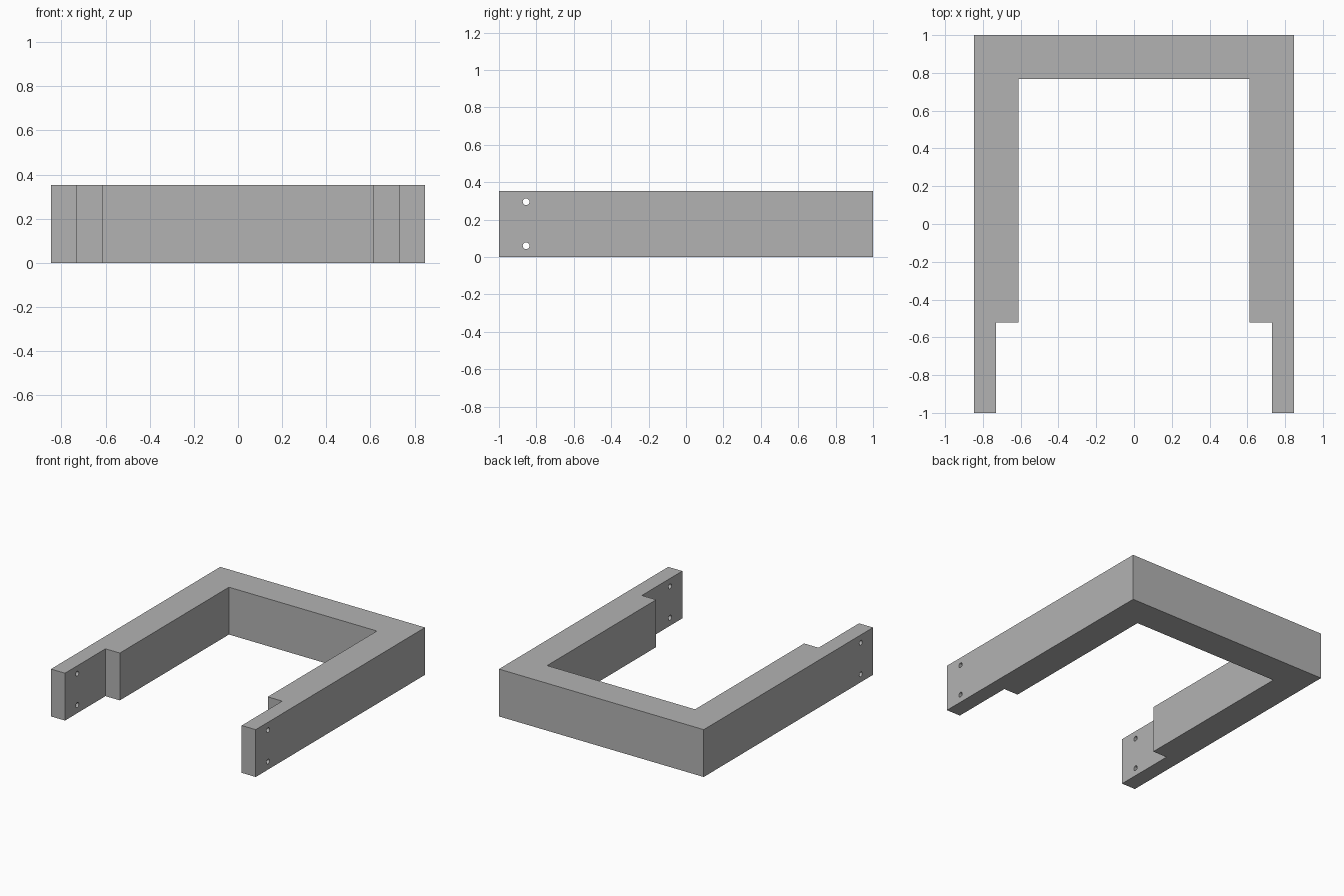
import bpy
import bmesh

cube = bpy.data.objects.get("Cube")
if cube:
    bpy.data.objects.remove(cube, do_unlink=True)

HEIGHT = 0.354

grey = bpy.data.materials.new("mid_grey")
grey.use_nodes = True
colour = (0.45, 0.45, 0.45, 1)
grey.diffuse_color = colour
grey.node_tree.nodes["Principled BSDF"].inputs["Base Color"].default_value = colour

# U-shaped frame: half outline of the plan, mirrored and extruded upwards
half = [(0.847, 1), (0.847, -1), (0.731, -1), (0.731, -0.522),
        (0.612, -0.522), (0.612, 0.767)]
outline = half + [(-x, y) for x, y in reversed(half)]
bm = bmesh.new()
face = bm.faces.new([bm.verts.new((x, y, 0)) for x, y in outline])
top = bmesh.ops.extrude_face_region(bm, geom=[face])["geom"]
bmesh.ops.translate(bm, vec=(0, 0, HEIGHT),
                    verts=[v for v in top if isinstance(v, bmesh.types.BMVert)])
bmesh.ops.recalc_face_normals(bm, faces=bm.faces)
mesh = bpy.data.meshes.new("frame")
bm.to_mesh(mesh)
bm.free()
mesh.materials.append(grey)
frame = bpy.data.objects.new("frame", mesh)
bpy.context.collection.objects.link(frame)

# Screw holes bored through both thin arm ends
for z in (0.06, 0.295):
    bpy.ops.mesh.primitive_cylinder_add(vertices=32, radius=0.018, depth=2,
                                        location=(0, -0.855, z),
                                        rotation=(0, 1.5707963, 0))
    cutter = bpy.context.object
    cutter.name = "screw_hole_cutter"
    cutter.data.materials.append(grey)
    cutter.hide_render = True
    bpy.context.view_layer.objects.active = frame
    hole = frame.modifiers.new("screw_hole", 'BOOLEAN')
    hole.operation = 'DIFFERENCE'
    hole.solver = 'EXACT'
    hole.object = cutter
    bpy.ops.object.modifier_apply(modifier=hole.name)
    bpy.data.objects.remove(cutter, do_unlink=True)

# Smooth hole walls, crisp frame edges
frame.select_set(True)
bpy.context.view_layer.objects.active = frame
bpy.ops.object.shade_smooth_by_angle()
